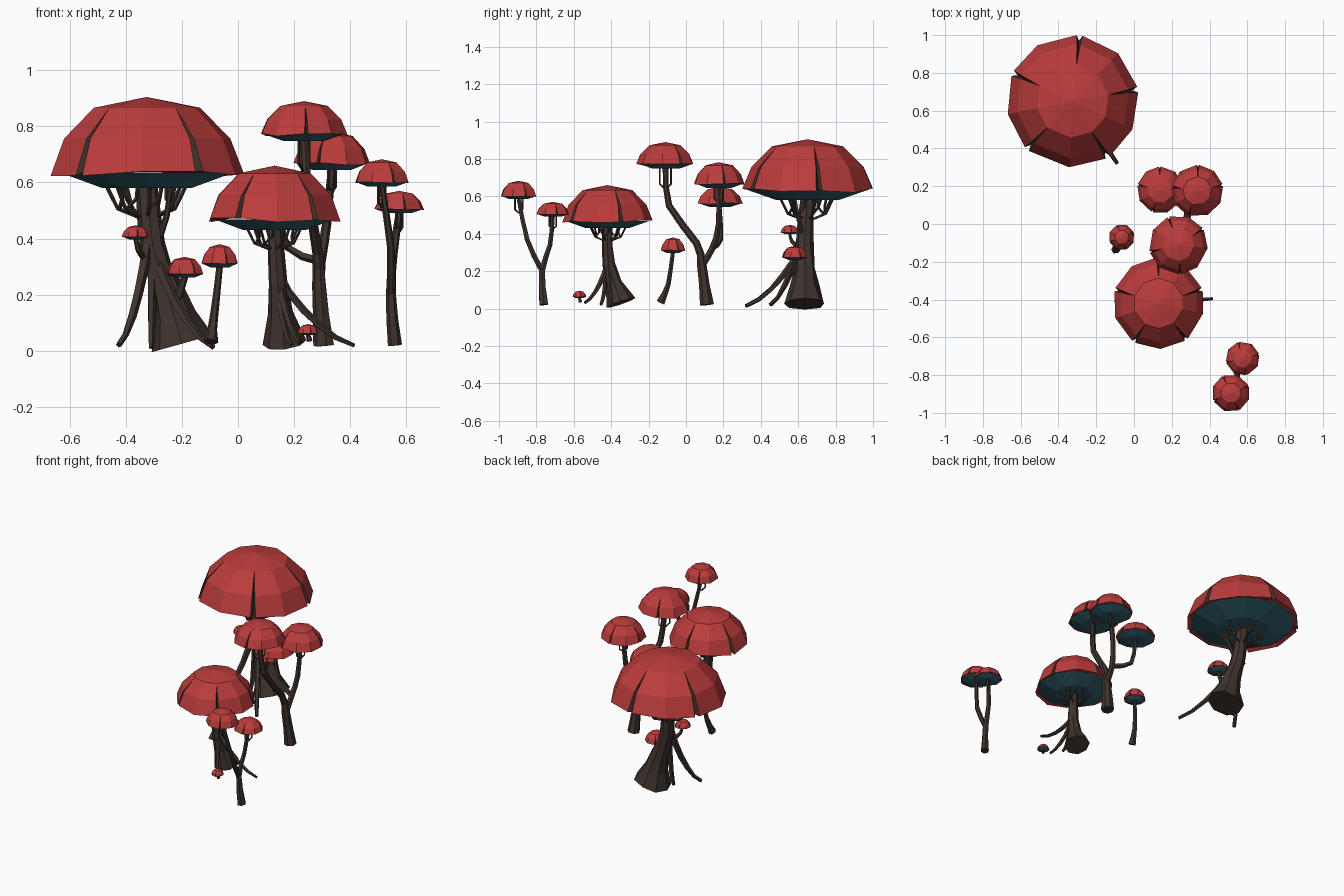
import bpy, bmesh, random
from math import cos, sin, tau
from mathutils import Vector

if "Cube" in bpy.data.objects:
    bpy.data.objects.remove(bpy.data.objects["Cube"])

random.seed(4)

def material(name, rgb):
    m = bpy.data.materials.new(name)
    m.diffuse_color = (*rgb, 1)
    m.use_nodes = True
    m.node_tree.nodes["Principled BSDF"].inputs["Base Color"].default_value = m.diffuse_color
    return m

RED = material("cap_red", (0.50, 0.045, 0.045))
TEAL = material("underside_teal", (0.03, 0.12, 0.15))
BARK = material("bark_brown", (0.05, 0.034, 0.027))

def finish(bm, name, mats, loc=(0, 0, 0)):
    bmesh.ops.recalc_face_normals(bm, faces=bm.faces)
    me = bpy.data.meshes.new(name)
    bm.to_mesh(me)
    bm.free()
    for m in mats:
        me.materials.append(m)
    ob = bpy.data.objects.new(name, me)
    ob.location = loc
    bpy.context.collection.objects.link(ob)

def cap(name, x, y, top, rim, r):
    """Faceted dome with dark splits in the rim and a teal underside.
    Returns the point where the stem meets the underside."""
    n = 10 if r > 0.2 else 9 if r > 0.11 else 8
    rot = random.uniform(0.1, 0.6)
    h = top - rim
    bm = bmesh.new()
    def P(a, f, z, side=0.0):
        return bm.verts.new((r * (f * cos(a) - side * sin(a)),
                             r * (f * sin(a) + side * cos(a)), z))
    apex = bm.verts.new((0, 0, h))
    cols = []
    for i in range(n):
        a = rot + tau * i / n + random.uniform(-0.05, 0.05)
        dz = random.uniform(-0.04, 0.05) * h
        v1, lip = P(a, 0.55, 0.86 * h), P(a, 0.92, 0.03 * h)
        if i % 2 == 0 and i < n - 1:      # split column
            deep = P(a, 0.79, 0.44 * h)
            left, right = ([v1, P(a, 0.86, 0.46 * h, 0.025 * s), P(a, 1, dz, 0.045 * s)] for s in (-1, 1))
            for s in (left, right):
                for f in ((v1, s[1], deep), (s[1], s[2], lip, deep)):
                    bm.faces.new(f).material_index = 1
        else:
            left = right = [v1, P(a, 0.86, 0.46 * h), P(a, 1, dz)]
        cols.append((left, right, lip))
    for i in range(n):
        R, (L, _, lip) = cols[i][1], cols[(i + 1) % n]
        bm.faces.new((apex, R[0], L[0]))
        for k in (0, 1):
            bm.faces.new((R[k], R[k + 1], L[k + 1], L[k]))
        bm.faces.new((R[2], cols[i][2], lip, L[2]))
    finish(bm, name + "_cap", (RED, BARK), (x, y, rim))
    # underside: shallow bowl hanging from the lip
    bm = bmesh.new()
    bmesh.ops.create_cone(bm, cap_ends=True, segments=n, radius1=0.48 * r, radius2=0.93 * r, depth=0.2 * h)
    finish(bm, name + "_underside", (TEAL,), (x, y, rim - 0.08 * h))
    return Vector((x, y, rim - 0.12 * h))

def tube(name, pts, radius, n=6, wobble=0.0):
    """Low-poly limb; radius is a function of the fraction along it."""
    bm = bmesh.new()
    rings, last = [], len(pts) - 1
    for k, c in enumerate(pts):
        t = (pts[min(k + 1, last)] - pts[max(k - 1, 0)]).normalized()
        u = t.cross(Vector((0, 1, 0)))
        if u.length < 0.3:
            u = t.cross(Vector((1, 0, 0)))
        u.normalize()
        v = t.cross(u)
        rings.append([bm.verts.new(c + (u * cos(tau * i / n) + v * sin(tau * i / n)) * radius(k / last)
                                   * (1 + random.uniform(-wobble, wobble))) for i in range(n)])
    for a, b in zip(rings, rings[1:]):
        for i in range(n):
            j = (i + 1) % n
            bm.faces.new((a[i], a[j], b[j], b[i]))
    bm.faces.new(rings[0])
    bm.faces.new(rings[-1])
    finish(bm, name, (BARK,))

def smooth(pts, steps=2):
    """Catmull-Rom path through the given points."""
    p = [Vector(q) for q in pts]
    p = [2 * p[0] - p[1]] + p + [2 * p[-1] - p[-2]]
    out = []
    for a, b, c, d in zip(p, p[1:], p[2:], p[3:]):
        for s in range(steps):
            t = s / steps
            out.append(0.5 * (2 * b + (c - a) * t + (2 * a - 5 * b + 4 * c - d) * t * t
                              + (3 * b - a - 3 * c + d) * t ** 3))
    return out + [p[-2]]

def stem(name, pts, r, flare=0.0, n=6):
    """Stem of radius r that widens by flare towards its foot and tapers upwards."""
    tube(name, smooth(pts), lambda t: r * (1 - 0.3 * t) + flare * (1 - t) ** 5, n, 0.08)

def root(name, a, b, r):
    """Root sweeping down and out from a on the trunk to b on the ground."""
    a, b = Vector(a), Vector(b)
    pts = []
    for k in range(6):
        t = k / 5
        p = a.lerp(b, t ** 1.2)
        p.z = b.z + (a.z - b.z) * (1 - t) ** 1.4
        pts.append(p)
    tube(name, pts, lambda t: r * (1 - 0.5 * t), 5, 0.12)

def twigs(name, top, r, rot, count=7):
    """Ring of bent forked twigs propping up a large cap."""
    for i in range(count):
        def q(f, dz, da=0.0):
            a = rot + tau * i / count + da
            return top + r * Vector((f * cos(a), f * sin(a), dz))
        thin = lambda t: 0.02 * r
        tube(f"{name}_twig_{i}", [q(0.05, -0.3), q(0.3, -0.2), q(0.36, -0.08), q(0.44, 0.08)], thin, 4)
        tube(f"{name}_twig_fork_{i}", [q(0.28, -0.2), q(0.26, -0.1, 0.4), q(0.29, 0.04, 0.5)], thin, 4)

def curls(name, top, s):
    """Pair of small curled twigs under a small cap."""
    for side in (-1, 1):
        tip = top + Vector((side * s * 0.6, side * s, 0))
        low = Vector((0, 0, 3 * s))
        tube(f"{name}_curl_{side}", [top - 1.3 * low, tip - low, tip], lambda t: 0.005, 4)

# giant mushroom
top = cap("giant", -0.325, 0.65, 0.905, 0.63, 0.35)
twigs("giant", top - Vector((0, 0, 0.02)), 0.35, 0.3)
stem("giant_trunk", [(-0.20, 0.635, 0.025), (-0.255, 0.635, 0.22), (-0.305, 0.635, 0.38), top], 0.055, 0.055, 8)
stem("giant_branch", [(-0.29, 0.63, 0.38), (-0.255, 0.6, 0.48), (-0.24, 0.58, 0.6)], 0.013)
root("giant_root_right", (-0.29, 0.62, 0.34), (-0.09, 0.32, 0.015), 0.021)
root("giant_root_left", (-0.32, 0.62, 0.4), (-0.425, 0.45, 0.02), 0.022)
root("giant_root_middle", (-0.305, 0.62, 0.36), (-0.31, 0.57, 0.01), 0.021)

# small mushrooms growing on the giant one
top = cap("giant_child", -0.19, 0.58, 0.335, 0.272, 0.07)
stem("giant_child_stem", [(-0.25, 0.62, 0.11), (-0.215, 0.59, 0.19), top], 0.018)
top = cap("giant_bud", -0.365, 0.555, 0.447, 0.405, 0.05)
stem("giant_bud_stem", [(-0.335, 0.6, 0.33), (-0.355, 0.565, 0.36), top], 0.012)

# medium mushroom
top = cap("medium", 0.13, -0.42, 0.66, 0.465, 0.242)
twigs("medium", top - Vector((0, 0, 0.01)), 0.24, 0.6)
stem("medium_trunk", [(0.165, -0.35, 0.03), (0.142, -0.415, 0.24), top], 0.038, 0.04, 8)
root("medium_root_right", (0.14, -0.42, 0.28), (0.415, -0.395, 0.018), 0.017)
root("medium_root_front", (0.15, -0.42, 0.24), (0.22, -0.54, 0.03), 0.016)
root("medium_root_middle", (0.14, -0.42, 0.24), (0.19, -0.455, 0.02), 0.016)

# tall forked mushroom with three caps
fork = (0.29, 0.085, 0.23)
elbow = (0.295, 0.14, 0.32)
top = cap("tall", 0.235, -0.11, 0.89, 0.77, 0.156)
curls("tall", top, 0.03)
stem("tall_trunk", [(0.305, 0.11, 0.02), fork, (0.285, 0.055, 0.35), (0.25, -0.09, 0.55), top], 0.023, 0.016, 7)
top = cap("tall_side", 0.335, 0.175, 0.782, 0.665, 0.138)
curls("tall_side", top, 0.022)
stem("tall_side_branch", [fork, elbow, (0.315, 0.175, 0.45), top], 0.021)
top = cap("tall_low", 0.14, 0.18, 0.65, 0.56, 0.124)
stem("tall_low_branch", [elbow, (0.175, 0.185, 0.37), top], 0.016, n=5)

# forked pair
fork = (0.545, -0.77, 0.2)
top = cap("pair_low", 0.575, -0.712, 0.57, 0.503, 0.09)
curls("pair_low", top, 0.018)
stem("pair_trunk", [(0.56, -0.76, 0.02), fork, (0.555, -0.727, 0.34), top], 0.018, 0.008)
top = cap("pair_high", 0.513, -0.895, 0.683, 0.6, 0.101)
curls("pair_high", top, 0.02)
stem("pair_branch", [fork, (0.545, -0.85, 0.37), top], 0.016)

# lone and tiny mushrooms
top = cap("lone", -0.065, -0.07, 0.38, 0.31, 0.069)
stem("lone_stem", [(-0.097, -0.135, 0.032), (-0.085, -0.095, 0.13), top], 0.017, 0.008)
top = cap("tiny", 0.25, -0.57, 0.095, 0.062, 0.038)
stem("tiny_stem", [(0.255, -0.565, 0.035), top], 0.011)
